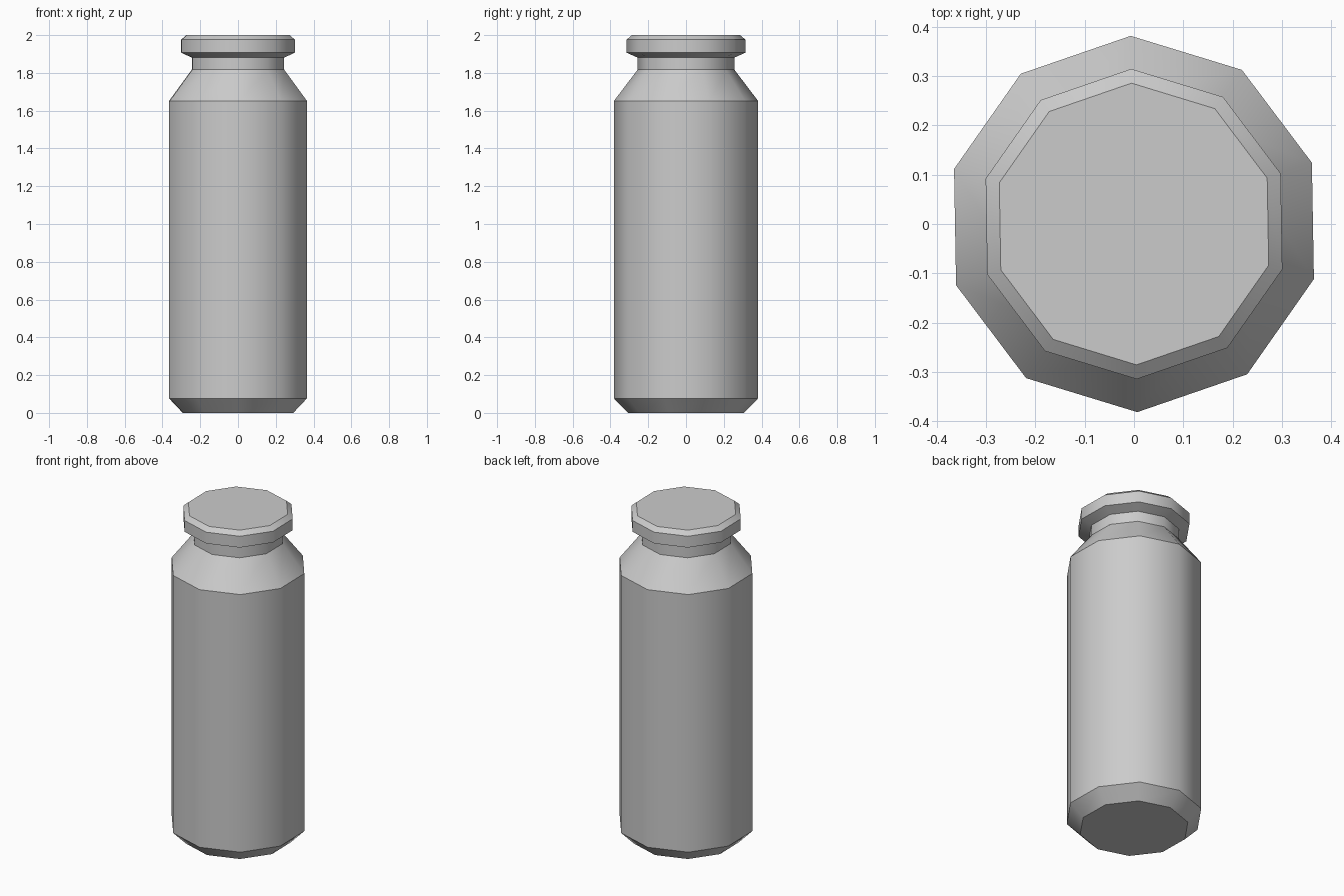
import bpy
import bmesh
from math import cos, sin, radians, tau

cube = bpy.data.objects.get("Cube")
if cube:
    bpy.data.objects.remove(cube, do_unlink=True)

SIDES = 10
TURN = radians(19)

grey = bpy.data.materials.new("plain grey")
grey.use_nodes = True
colour = (0.6, 0.6, 0.6, 1)
grey.diffuse_color = colour
grey.node_tree.nodes["Principled BSDF"].inputs["Base Color"].default_value = colour

# Bottle outline from base to lip: (radius, height)
PROFILE = [
    (0.306, 0), (0.382, 0.077),        # chamfered base
    (0.382, 1.651), (0.256, 1.817),    # wall and shoulder
    (0.256, 1.881), (0.315, 1.907),    # neck and lip underside
    (0.315, 1.976), (0.286, 2),        # lip and its chamfer
]


def lathe(name, profile):
    """Spin a closed outline; edges round the rings are sharp, the rest smooth."""
    bm = bmesh.new()
    rings = []
    for r, z in profile:
        angles = [TURN + tau * i / SIDES for i in range(SIDES)]
        rings.append([bm.verts.new((r * cos(a), r * sin(a), z)) for a in angles])
    for low, high in zip(rings, rings[1:]):
        for i in range(SIDES):
            j = (i + 1) % SIDES
            bm.faces.new((low[i], low[j], high[j], high[i]))
    bm.faces.new(rings[0][::-1])
    bm.faces.new(rings[-1])
    for face in bm.faces:
        face.smooth = True
    for edge in bm.edges:
        a, b = edge.verts
        edge.smooth = abs(a.co.z - b.co.z) > 0.001
    mesh = bpy.data.meshes.new(name)
    bm.to_mesh(mesh)
    bm.free()
    mesh.materials.append(grey)
    obj = bpy.data.objects.new(name, mesh)
    bpy.context.collection.objects.link(obj)
    return obj


lathe("bottle", PROFILE)
